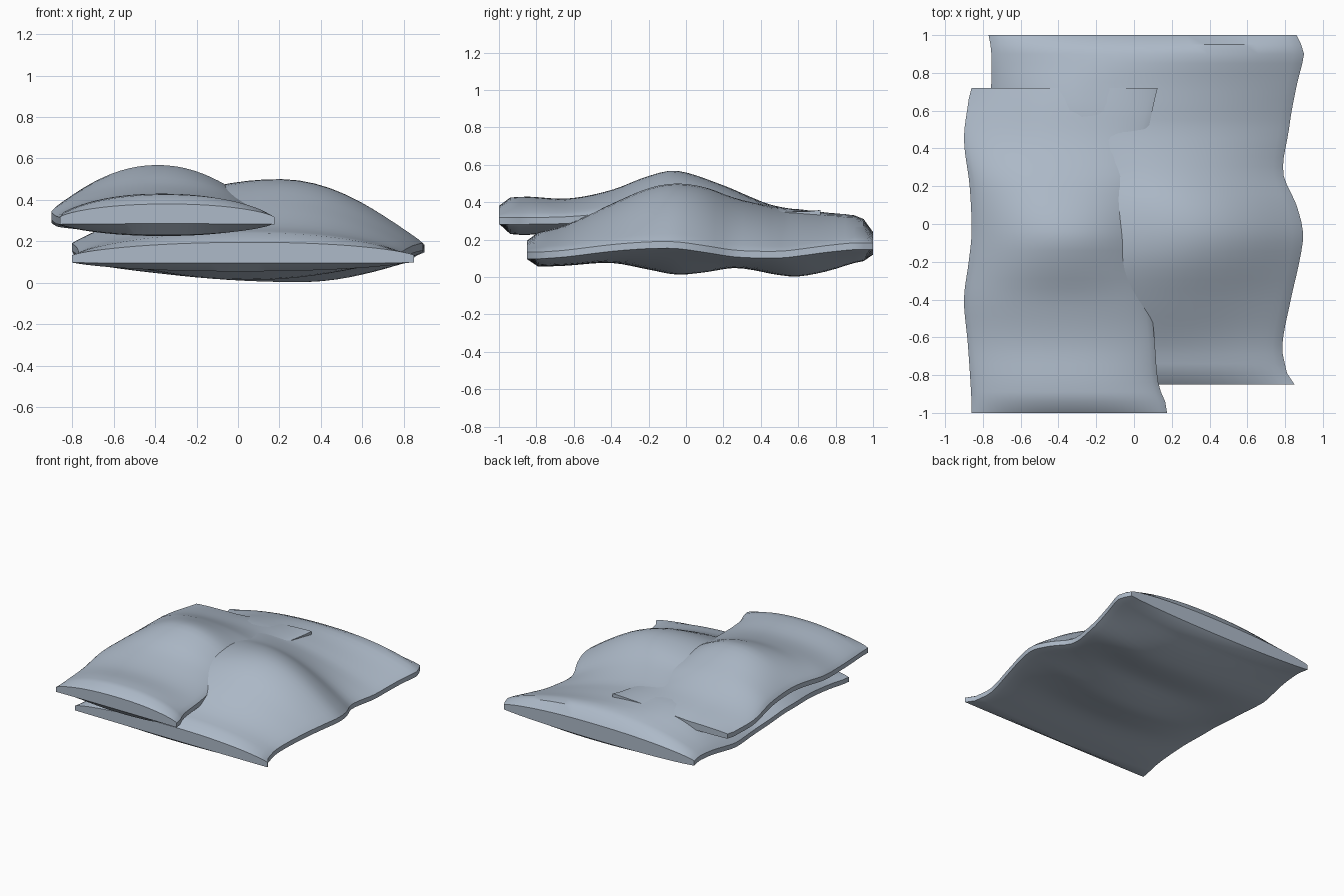
import bpy, bmesh, math

if "Cube" in bpy.data.objects:
    bpy.data.objects.remove(bpy.data.objects["Cube"])

slate = bpy.data.materials.new("slate_fabric")
slate.diffuse_color = (0.42, 0.49, 0.58, 1)
slate.use_nodes = True
slate.node_tree.nodes["Principled BSDF"].inputs["Base Color"].default_value = slate.diffuse_color


def hermite(xs, vs, x):
    """Smooth interpolation through the station values."""
    n = len(xs)
    i = 0
    while i < n - 2 and x > xs[i + 1]:
        i += 1

    def slope(k):
        a, b = max(k - 1, 0), min(k + 1, n - 1)
        return (vs[b] - vs[a]) / (xs[b] - xs[a])
    h = xs[i + 1] - xs[i]
    t = (x - xs[i]) / h
    return ((2*t**3 - 3*t**2 + 1) * vs[i] + (t**3 - 2*t**2 + t) * h * slope(i)
            + (-2*t**3 + 3*t**2) * vs[i + 1] + (t**3 - t**2) * h * slope(i + 1))


def bulge(u, p, height, lens):
    """Full pillow section up to 'lens', plus a softer hump above it; crest at u = p."""
    w = abs((u - p) / (1 - p) if u > p else (u - p) / (1 + p))
    w = min(w, 1.0)
    base = min(height, lens)
    return base * (1 - w ** 2.2) ** 0.75 + (height - base) * (1 - w * w) ** 1.5


def soft_slab(name, stations, rim=0.018, tilt=0.0, tilt_from=0.3, nx=28, step=0.05):
    """Stations: y, left x, right x, rim z, top z, bottom z, top crest u, bottom crest u.
    'tilt' lifts the right rim gradually towards the back end."""
    inner = stations[1:-1]
    iy = [s[0] for s in inner]
    cnt = round((iy[-1] - iy[0]) / step)
    rows = [stations[0]]          # chamfer row at each end, smooth rows between
    for k in range(cnt + 1):
        y = iy[0] + (iy[-1] - iy[0]) * k / cnt
        rows.append([y] + [hermite(iy, [s[c] for s in inner], y) for c in range(1, 8)])
    rows.append(stations[-1])
    y_end = stations[-1][0]

    bm = bmesh.new()
    rings = []
    for y, xl, xr, ze, zt, zb, p, q in rows:
        us = [-math.cos(math.pi * (0.08 + 0.84 * k / nx)) for k in range(nx + 1)]
        us = [u / us[-1] for u in us]
        lift = tilt * max(0.0, (y - tilt_from) / (y_end - tilt_from))
        top, bot = [], []
        for u in us:
            x = (xl + xr) / 2 + u * (xr - xl) / 2
            dz = lift * max(0.0, (u + 0.3) / 1.3)
            zu, zd = ze + rim, ze - rim
            top.append(bm.verts.new((x, y, dz + zu + bulge(u, p, zt - zu, 0.12))))
            bot.append(bm.verts.new((x, y, dz + zd - bulge(u, q, zd - zb, 0.05))))
        rings.append(bot + top[::-1])
    n = len(rings[0])
    for a, b in zip(rings, rings[1:]):
        for k in range(n):
            bm.faces.new((a[k], a[(k + 1) % n], b[(k + 1) % n], b[k]))
    bm.faces.new(rings[0])
    bm.faces.new(rings[-1][::-1])
    bmesh.ops.recalc_face_normals(bm, faces=bm.faces)
    me = bpy.data.meshes.new(name)
    bm.to_mesh(me)
    bm.free()
    me.materials.append(slate)
    ob = bpy.data.objects.new(name, me)
    bpy.context.collection.objects.link(ob)
    bpy.ops.object.select_all(action='DESELECT')
    ob.select_set(True)
    bpy.context.view_layer.objects.active = ob
    bpy.ops.object.shade_smooth_by_angle(angle=math.radians(35))
    return ob


# Large lower slab
soft_slab("lower_slab", [
    (-0.85, -0.80, 0.85, 0.115, 0.195, 0.095, 0.05, 0),
    (-0.79, -0.79, 0.81, 0.115, 0.24, 0.055, 0.05, 0),
    (-0.65, -0.77, 0.785, 0.125, 0.275, 0.060, 0.05, 0),
    (-0.40, -0.78, 0.83, 0.155, 0.39, 0.075, 0.10, 0),
    (-0.20, -0.80, 0.875, 0.17, 0.475, 0.040, 0.16, 0),
    (-0.05, -0.80, 0.895, 0.17, 0.50, 0.013, 0.18, 0),
    (0.10, -0.79, 0.86, 0.15, 0.48, 0.025, 0.14, 0.05),
    (0.27, -0.77, 0.79, 0.125, 0.42, 0.048, 0.0, 0.15),
    (0.50, -0.78, 0.82, 0.12, 0.37, 0.010, -0.3, 0.3),
    (0.60, -0.77, 0.835, 0.13, 0.363, 0.003, -0.36, 0.33),
    (0.75, -0.755, 0.865, 0.15, 0.345, 0.030, -0.3, 0.3),
    (0.90, -0.755, 0.90, 0.165, 0.33, 0.075, 0.0, 0.2),
    (0.95, -0.76, 0.885, 0.165, 0.31, 0.085, 0.05, 0.1),
    (1.00, -0.77, 0.86, 0.165, 0.24, 0.12, 0.05, 0)])

# Smaller upper slab draped over the left half
soft_slab("upper_slab", [
    (-1.00, -0.86, 0.175, 0.30, 0.38, 0.285, 0.0, 0),
    (-0.94, -0.86, 0.165, 0.30, 0.425, 0.23, 0.0, 0),
    (-0.85, -0.865, 0.13, 0.30, 0.43, 0.225, 0.0, 0),
    (-0.63, -0.88, 0.11, 0.305, 0.42, 0.25, 0.0, 0),
    (-0.40, -0.90, 0.09, 0.325, 0.465, 0.32, 0.0, 0),
    (-0.20, -0.875, 0.08, 0.345, 0.54, 0.37, 0.0, 0),
    (-0.05, -0.86, 0.08, 0.35, 0.568, 0.39, 0.0, 0),
    (0.20, -0.87, 0.07, 0.34, 0.49, 0.35, -0.1, 0),
    (0.45, -0.90, 0.07, 0.31, 0.385, 0.27, -0.25, 0),
    (0.66, -0.875, 0.11, 0.29, 0.335, 0.245, -0.25, 0),
    (0.72, -0.86, 0.125, 0.29, 0.32, 0.265, -0.2, 0)], tilt=0.05)
